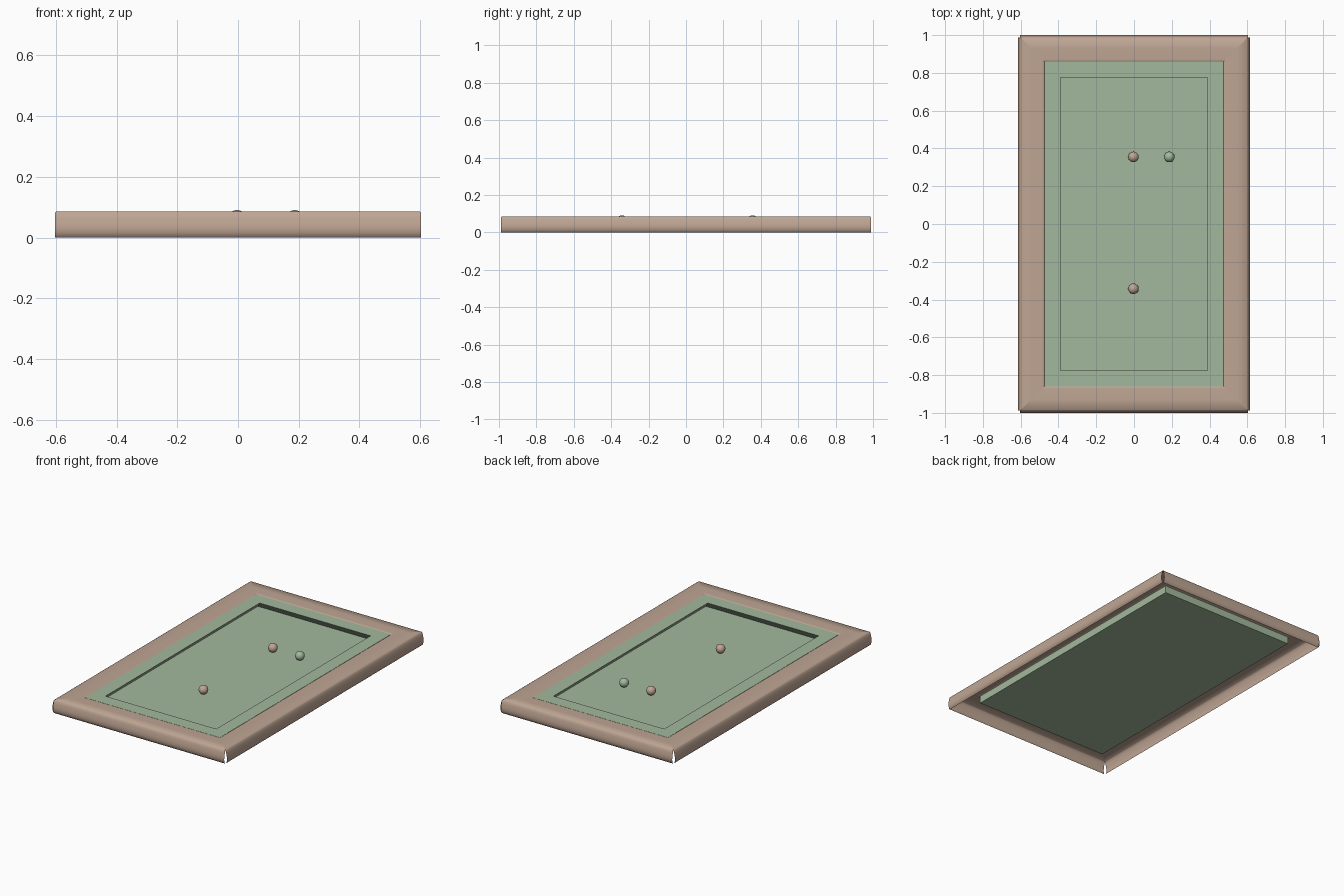
import bpy, bmesh, math

if "Cube" in bpy.data.objects:
    bpy.data.objects.remove(bpy.data.objects["Cube"])

HX, HY = 0.615, 1.0          # outer half sizes
FLOOR_Z, CUSHION_Z = 0.035, 0.083


def material(name, rgb):
    m = bpy.data.materials.new(name)
    m.diffuse_color = (*rgb, 1)
    m.use_nodes = True
    m.node_tree.nodes["Principled BSDF"].inputs["Base Color"].default_value = m.diffuse_color
    return m


wood = material("pale_wood", (0.52, 0.38, 0.295))
felt = material("green_felt", (0.37, 0.485, 0.34))


def finish(bm, name, mat, smooth=True):
    me = bpy.data.meshes.new(name)
    bm.to_mesh(me)
    bm.free()
    ob = bpy.data.objects.new(name, me)
    bpy.context.collection.objects.link(ob)
    me.materials.append(mat)
    if smooth:
        bpy.context.view_layer.objects.active = ob
        ob.select_set(True)
        bpy.ops.object.shade_smooth_by_angle(angle=math.radians(40))
        ob.select_set(False)
    return ob


def side_point(side, along, off, z):
    """side 0 front, 1 right, 2 back, 3 left; off = inset from outer edge."""
    return [(along, -HY + off, z), (HX - off, along, z),
            (-along, HY - off, z), (-HX + off, -along, z)][side]


def rail(side, name, profile, mat, min_end):
    """Mitred strip along one side; ends pulled in by at least min_end."""
    bm = bmesh.new()
    half = HX if side % 2 == 0 else HY
    rows = []
    for off, z in profile:
        e = half - max(off, min_end)
        rows.append([bm.verts.new(side_point(side, s * e, off, z)) for s in (-1, 1)])
    for a, b in zip(rows, rows[1:]):
        bm.faces.new((a[0], a[1], b[1], b[0]))
    return finish(bm, name, mat)


# hollow frame skin: bulging outer side, flat top, slight inner roll
frame_profile = [(0.012, 0.0), (0.006, 0.006), (0.002, 0.017), (0.0, 0.03),
                 (0.002, 0.047), (0.006, 0.066), (0.011, 0.082), (0.016, 0.0855),
                 (0.07, 0.0855), (0.128, 0.0855), (0.136, 0.0845), (0.14, 0.081)]
# cushion: outer wall, top, undercut nose
cushion_profile = [(0.14, FLOOR_Z), (0.14, CUSHION_Z), (0.225, CUSHION_Z),
                   (0.222, CUSHION_Z - 0.006), (0.183, FLOOR_Z)]
for i, n in enumerate(("front", "right", "back", "left")):
    rail(i, n + "_frame_rail", frame_profile, wood, 0.012)
    rail(i, n + "_cushion", cushion_profile, felt, 0.0)

# playing surface
bm = bmesh.new()
x, y = HX - 0.14, HY - 0.14
bm.faces.new([bm.verts.new((sx * x, sy * y, FLOOR_Z))
              for sx, sy in ((-1, -1), (1, -1), (1, 1), (-1, 1))])
finish(bm, "playing_surface", felt, False)

# balls
for name, bx, by, mat in (("far_ball", -0.003, 0.355, wood),
                          ("side_ball", 0.187, 0.355, felt),
                          ("near_ball", -0.003, -0.343, wood)):
    bm = bmesh.new()
    bmesh.ops.create_uvsphere(bm, u_segments=32, v_segments=16, radius=0.0278)
    bmesh.ops.translate(bm, verts=bm.verts, vec=(bx, by, FLOOR_Z + 0.0278))
    finish(bm, name, mat)
